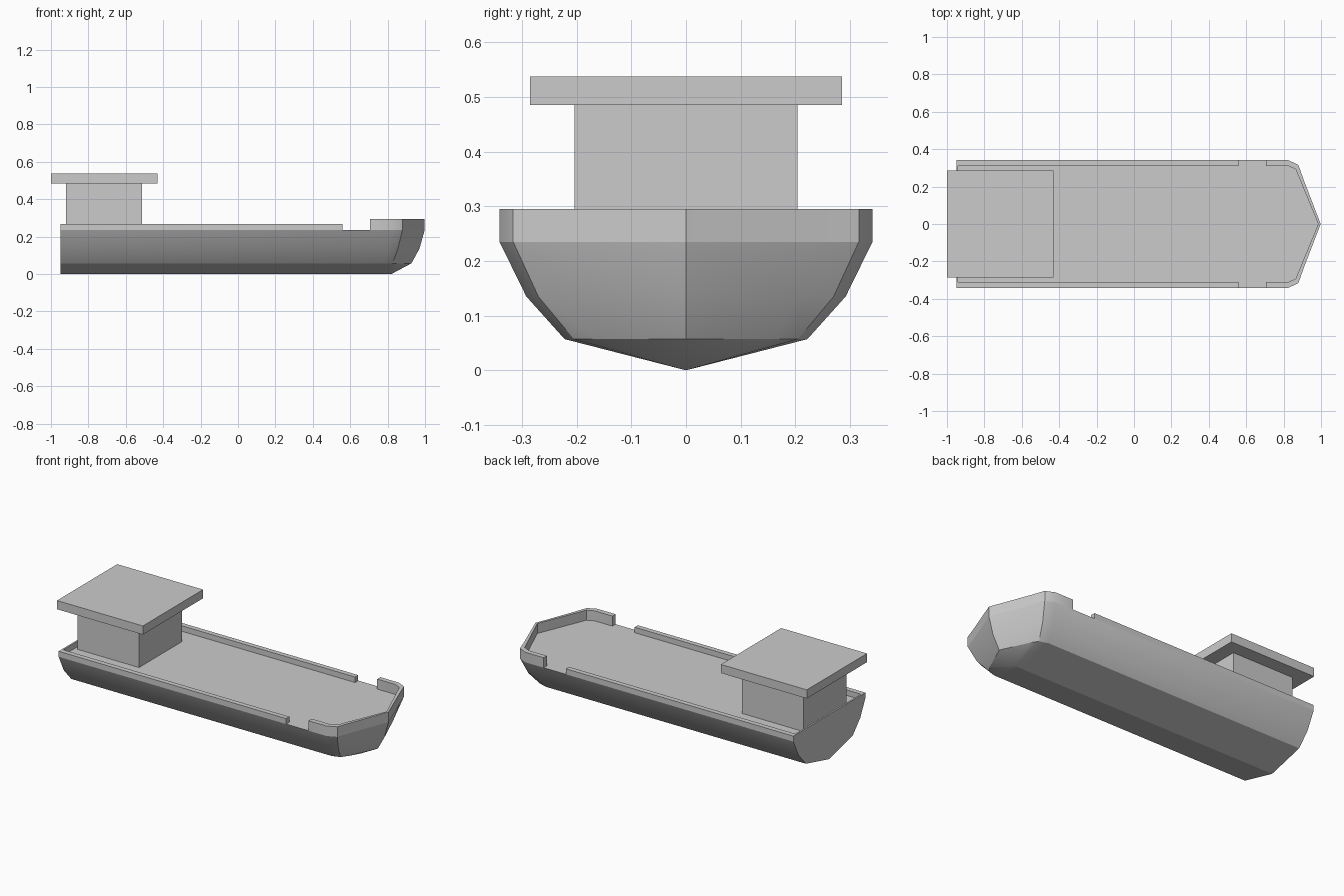
import bpy, bmesh, math

if "Cube" in bpy.data.objects:
    bpy.data.objects.remove(bpy.data.objects["Cube"])

STERN, DECK = -0.95, 0.235


def finish(name, bm, angle=None):
    bmesh.ops.remove_doubles(bm, verts=bm.verts, dist=0.0005)
    bmesh.ops.recalc_face_normals(bm, faces=bm.faces)
    mesh = bpy.data.meshes.new(name)
    bm.to_mesh(mesh)
    bm.free()
    ob = bpy.data.objects.new(name, mesh)
    bpy.context.collection.objects.link(ob)
    if angle:
        bpy.context.view_layer.objects.active = ob
        ob.select_set(True)
        bpy.ops.object.shade_smooth_by_angle(angle=math.radians(angle))
        ob.select_set(False)
    return ob


def both_sides(half):
    # half outline ending on the centre line, continued on the other side
    return half + [(x, -y) for x, y in reversed(half) if y > 0]


def box(name, x0, x1, y, z0, z1):
    bm = bmesh.new()
    bmesh.ops.create_cube(bm, size=1)
    for v in bm.verts:
        v.co = ((x0 + x1) / 2 + v.co.x * (x1 - x0), v.co.y * 2 * y,
                (z0 + z1) / 2 + v.co.z * (z1 - z0))
    return finish(name, bm)


def wall(name, outer, inner, z0, z1):
    # open strip of wall between two matching outlines
    bm = bmesh.new()
    rows = [[bm.verts.new((x, y, z)) for x, y in pts]
            for pts, z in ((outer, z0), (outer, z1), (inner, z1), (inner, z0))]
    for a, b in zip(rows, rows[1:] + rows[:1]):
        for i in range(len(a) - 1):
            bm.faces.new((a[i], a[i + 1], b[i + 1], b[i]))
    for end in (0, -1):
        bm.faces.new([r[end] for r in rows])
    return finish(name, bm, 30)


# Hull: waterlines from keel to deck
waterlines = [
    (0.0, [(STERN, 0), (0.775, 0), (0.82, 0), (0.82, 0), (0.82, 0)]),
    (0.057, [(STERN, 0.222), (0.775, 0.222), (0.826, 0.205), (0.853, 0.165), (0.927, 0)]),
    (0.135, [(STERN, 0.292), (0.80, 0.292), (0.855, 0.27), (0.885, 0.205), (0.97, 0)]),
    (DECK, [(STERN, 0.341), (0.826, 0.341), (0.879, 0.316), (0.907, 0.237), (0.998, 0)]),
]
bm = bmesh.new()
rings = []
for z, half in waterlines:
    pts = half + [(x, -y) for x, y in reversed(half[:-1])]
    rings.append([bm.verts.new((x, y, z)) for x, y in pts])
for a, b in zip(rings, rings[1:]):
    for i in range(len(a) - 1):
        bm.faces.new((a[i], a[i + 1], b[i + 1], b[i]))
bm.faces.new(rings[-1])
bm.faces.new([r[0] for r in rings] + [r[-1] for r in reversed(rings)])
finish("hull", bm, 28)

# Bow bulwark
bow_out = [(0.705, 0.341), (0.826, 0.341), (0.879, 0.316), (0.907, 0.237), (0.998, 0)]
bow_in = [(0.705, 0.311), (0.823, 0.311), (0.865, 0.292), (0.892, 0.225), (0.985, 0)]
wall("bow_bulwark", both_sides(bow_out), both_sides(bow_in), DECK, 0.295)

# Side bulwarks joined across the stern
side_out = [(0.558, 0.341), (STERN, 0.341), (STERN, 0)]
side_in = [(0.558, 0.311), (STERN + 0.01, 0.311), (STERN + 0.01, 0)]
wall("side_bulwark", both_sides(side_out), both_sides(side_in), DECK, 0.268)

# Wheelhouse and its overhanging roof
box("wheelhouse", -0.92, -0.513, 0.204, DECK, 0.485)
box("wheelhouse_roof", -1.0, -0.431, 0.285, 0.485, 0.537)
